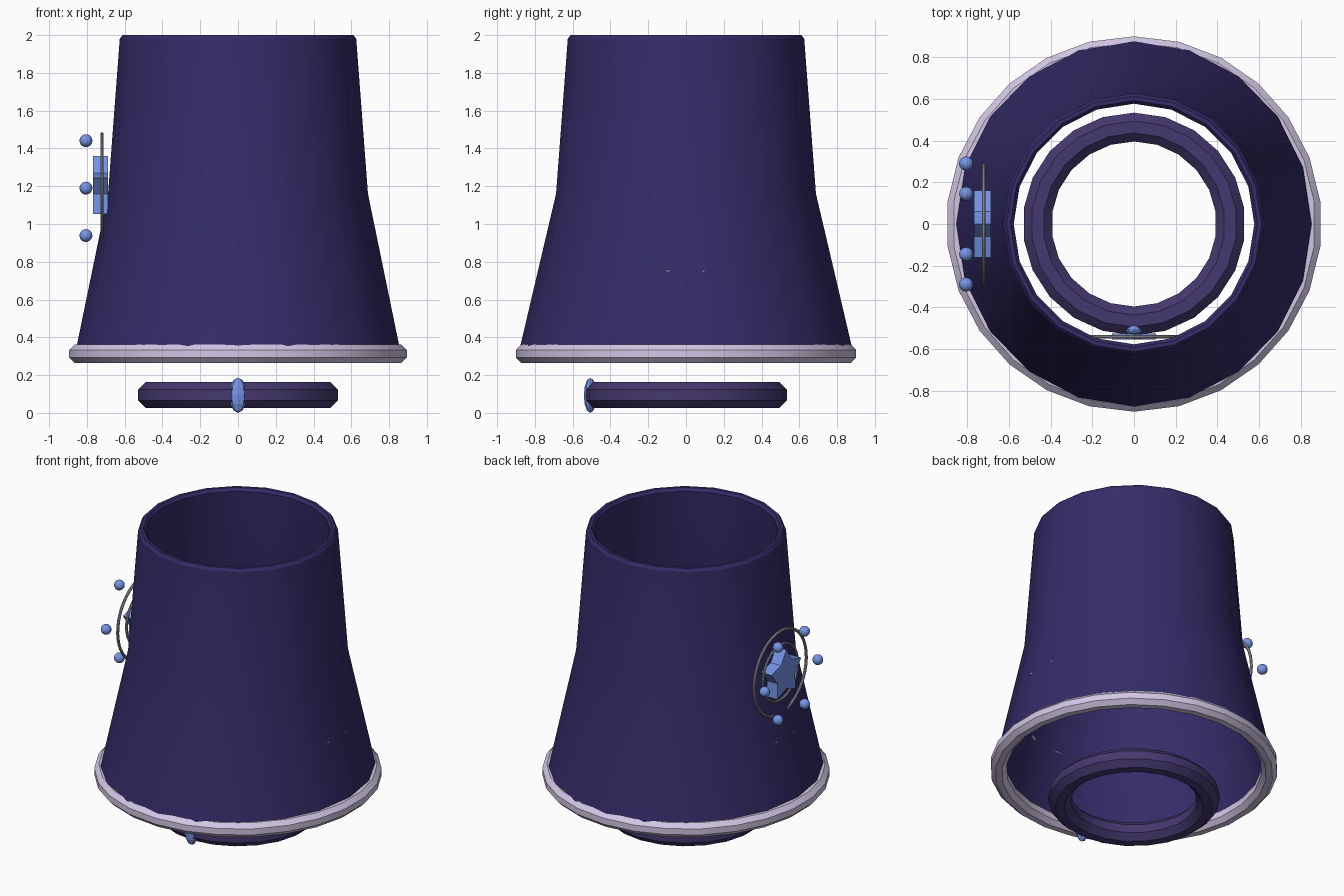
import bpy, bmesh, math
from math import sin, cos, pi, radians
from mathutils import Matrix

if "Cube" in bpy.data.objects:
    bpy.data.objects.remove(bpy.data.objects["Cube"])


def material(name, rgb):
    m = bpy.data.materials.new(name)
    m.diffuse_color = (*rgb, 1)
    m.use_nodes = True
    m.node_tree.nodes["Principled BSDF"].inputs["Base Color"].default_value = m.diffuse_color
    return m


CLOTH = material("indigo_cloth", (0.035, 0.025, 0.14))
CUFF = material("violet_cuff", (0.06, 0.04, 0.16))
TRIM = material("pale_trim", (0.65, 0.57, 0.78))
GEM = material("blue_gem", (0.18, 0.3, 0.8))
SILVER = material("silver_wire", (0.38, 0.36, 0.43))


def finish(bm, name, mat, smooth=True):
    bmesh.ops.recalc_face_normals(bm, faces=bm.faces[:])
    me = bpy.data.meshes.new(name)
    bm.to_mesh(me)
    bm.free()
    ob = bpy.data.objects.new(name, me)
    bpy.context.collection.objects.link(ob)
    me.materials.append(mat)
    if smooth:
        bpy.ops.object.select_all(action='DESELECT')
        ob.select_set(True)
        bpy.context.view_layer.objects.active = ob
        bpy.ops.object.shade_smooth_by_angle(angle=radians(30))
    return ob


def lathe(name, profile, sides, mat, xform=Matrix(), start=0.0, sweep=2 * pi):
    """Spin a closed profile of (rx, ry, z) points, starting at +y."""
    bm = bmesh.new()
    full = sweep > 6.28
    count = sides if full else sides + 1
    loops = []
    for i in range(count):
        a = start + sweep * i / sides
        loops.append([bm.verts.new((rx * sin(a), ry * cos(a), z)) for rx, ry, z in profile])
    n = len(profile)
    for i in range(sides):
        p, q = loops[i], loops[(i + 1) % count]
        for j in range(n):
            bm.faces.new((p[j], p[(j + 1) % n], q[(j + 1) % n], q[j]))
    if not full:
        bm.faces.new(loops[0])
        bm.faces.new(loops[-1])
    bm.transform(xform)
    return finish(bm, name, mat)


def ring(name, radius, half, z, sides, mat, xform=Matrix(), start=0.0, sweep=2 * pi):
    """Octagonal-section ring with flat outer, inner, top and bottom sides."""
    r = half / cos(pi / 8)
    prof = []
    for k in range(8):
        a = pi / 8 + k * pi / 4
        d = radius + r * cos(a)
        prof.append((d, d, z + r * sin(a)))
    return lathe(name, prof, sides, mat, xform, start, sweep)


def star(name, outer, inner, depth, xform):
    bm = bmesh.new()
    pts = []
    for k in range(10):
        r = inner if k % 2 else outer
        pts.append((r * sin(k * pi / 5), r * cos(k * pi / 5)))
    front = [bm.verts.new((x, y, depth / 2)) for x, y in pts]
    back = [bm.verts.new((x, y, -depth / 2)) for x, y in pts]
    bm.faces.new(front)
    bm.faces.new(back)
    for k in range(10):
        m = (k + 1) % 10
        bm.faces.new((front[k], back[k], back[m], front[m]))
    bm.transform(xform)
    finish(bm, name, GEM, False)


# Flared sleeve, round at the top and slightly oval at the hem
lathe("sleeve", [(.865, .89, .30), (.688, .688, 1.16), (.626, .626, 1.98),
                 (.612, .612, 2.0), (.592, .592, 2.0), (.577, .577, 1.98),
                 (.645, .645, 1.16), (.82, .845, .30)], 20, CLOTH)

# Hem trim, inner cord and loose wrist cuff
ring("hem_trim", .85, .05, .313, 26, TRIM)
ring("inner_cord", .752, .012, .75, 26, TRIM)
ring("wrist_cuff", .465, .069, .095, 22, CUFF)

# Cuff gem
bm = bmesh.new()
bmesh.ops.create_uvsphere(bm, u_segments=8, v_segments=6, radius=1)
bm.transform(Matrix.Translation((0, -.507, .093)) @ Matrix.Diagonal((.047, .034, .093, 1)))
finish(bm, "cuff_gem", GEM, False)

# Side emblem: local x, y, z map to world -y, z, -x
side = Matrix(((0, 0, -1, -.72), (-1, 0, 0, 0), (0, 1, 0, 1.19), (0, 0, 0, 1)))
ring("emblem_outer_ring", .285, .009, 0, 40, SILVER, side, pi + radians(13), 2 * pi - radians(26))
ring("emblem_inner_ring", .19, .008, 0, 32, SILVER, side)
star("emblem_star", .17, .1, .08, side @ Matrix.Translation((0, 0, .007)))

# Beads around the emblem
for k in range(6):
    a = k * pi / 3
    bm = bmesh.new()
    bmesh.ops.create_uvsphere(bm, u_segments=16, v_segments=10, radius=.034)
    bm.transform(Matrix.Translation((-.805, .29 * cos(a), 1.19 + .29 * sin(a))))
    finish(bm, f"emblem_bead_{k + 1}", GEM)

# Small emblem inside the front wall
inside = Matrix(((1, 0, 0, 0), (0, 0, -1, -.54), (0, 1, 0, 1.24), (0, 0, 0, 1)))
ring("inner_emblem_ring", .22, .008, 0, 32, SILVER, inside)
star("inner_emblem_star", .11, .06, .03, inside)
